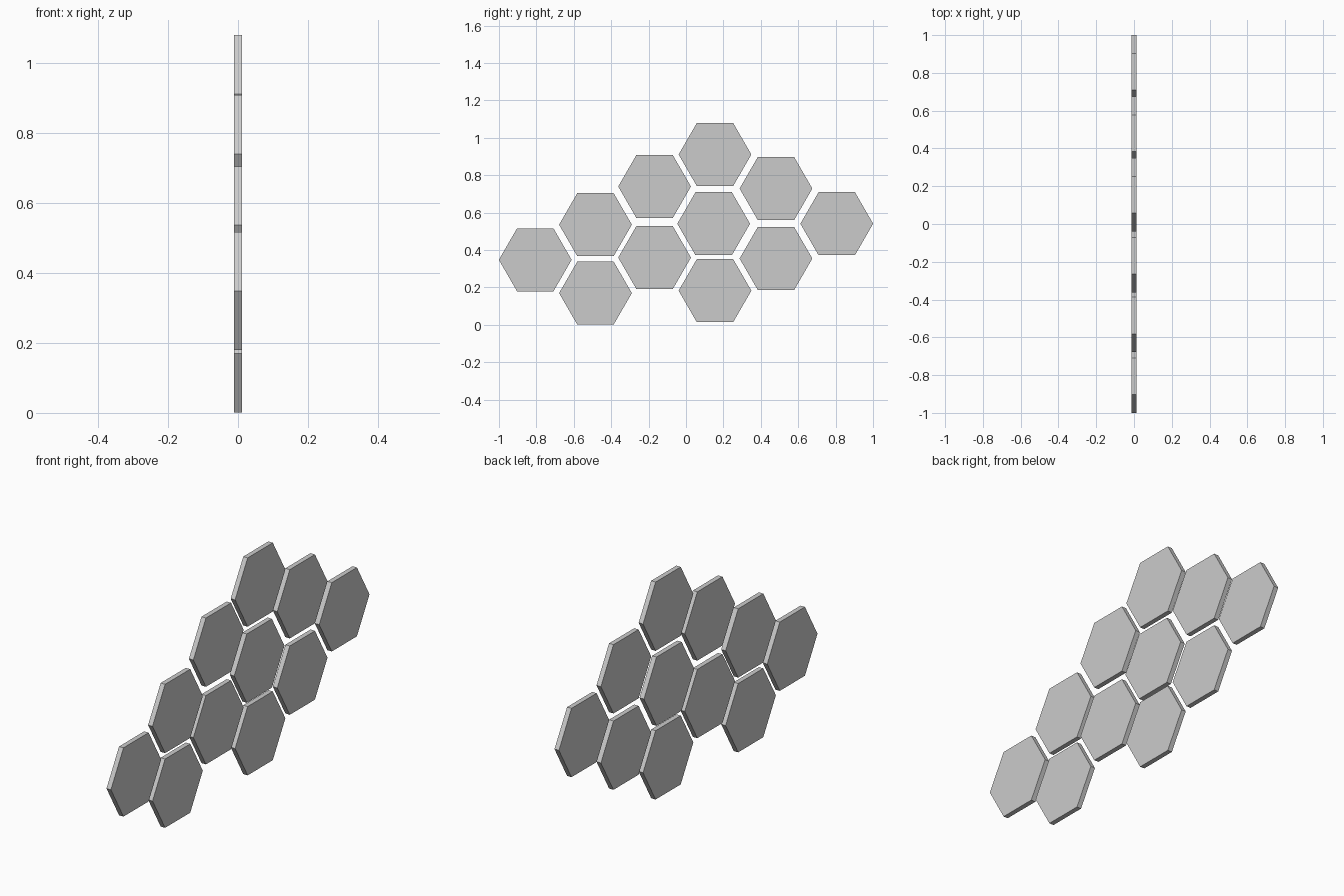
import bpy, bmesh, math

if "Cube" in bpy.data.objects:
    bpy.data.objects.remove(bpy.data.objects["Cube"])

RADIUS = 0.1945      # corner radius of one tile
HALF_T = 0.012       # half of tile thickness

# (y, z) centres of the wall tiles, column by column
CENTRES = [
    (-0.806, 0.348),
    (-0.484, 0.536), (-0.484, 0.170),
    (-0.168, 0.740), (-0.168, 0.360),
    (0.155, 0.911), (0.148, 0.541), (0.155, 0.183),
    (0.481, 0.729), (0.481, 0.355),
    (0.806, 0.541),
]


def hex_tile(name, y, z):
    """Flat-topped hexagonal slab standing in the YZ plane."""
    bm = bmesh.new()
    rings = []
    for x in (-HALF_T, HALF_T):
        rings.append([bm.verts.new((x, RADIUS * math.cos(math.radians(60 * i)),
                                    RADIUS * math.sin(math.radians(60 * i))))
                      for i in range(6)])
    back, front = rings
    bm.faces.new(back[::-1])
    bm.faces.new(front)
    for i in range(6):
        j = (i + 1) % 6
        bm.faces.new((back[i], back[j], front[j], front[i]))
    bmesh.ops.recalc_face_normals(bm, faces=bm.faces)
    mesh = bpy.data.meshes.new(name)
    bm.to_mesh(mesh)
    bm.free()
    obj = bpy.data.objects.new(name, mesh)
    obj.location = (0, y, z)
    bpy.context.collection.objects.link(obj)
    return obj


# Honeycomb of separate wall tiles
for n, (y, z) in enumerate(CENTRES, 1):
    hex_tile(f"hexagon_tile_{n:02d}", y, z)
